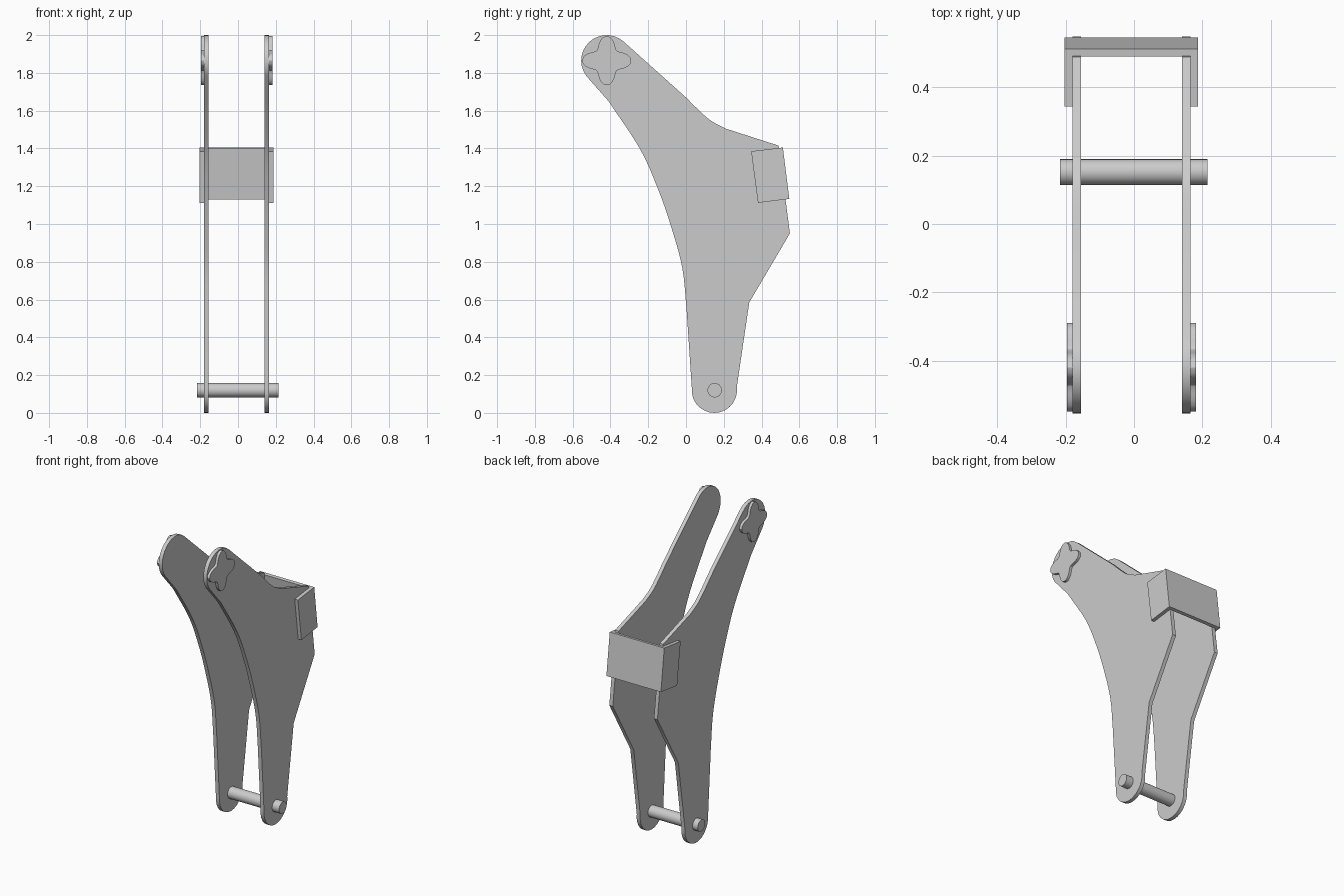
import bpy, bmesh
from math import sin, cos, pi, radians
from mathutils import Vector

if "Cube" in bpy.data.objects:
    bpy.data.objects.remove(bpy.data.objects["Cube"])

MID = -0.0075  # mirror plane of the two plates


def arc(cy, cz, r, a0, a1, n):
    return [(cy + r * cos(radians(a0 + (a1 - a0) * i / n)),
             cz + r * sin(radians(a0 + (a1 - a0) * i / n))) for i in range(n + 1)]


def spline(pts, n=4):
    # Catmull-Rom through the points
    p = [Vector(q) for q in pts]
    p = [2 * p[0] - p[1]] + p + [2 * p[-1] - p[-2]]
    out = []
    for i in range(1, len(p) - 2):
        a, b, c, d = p[i - 1:i + 3]
        for k in range(n):
            t = k / n
            out.append(tuple(0.5 * (2 * b + (c - a) * t + (2 * a - 5 * b + 4 * c - d) * t * t
                                    + (3 * b - a - 3 * c + d) * t ** 3)))
    return out + [tuple(pts[-1])]


def extrude(name, outline, x0, x1):
    # closed y-z outline extruded along x
    bm = bmesh.new()
    face = bm.faces.new([bm.verts.new((x0, y, z)) for y, z in outline])
    new = bmesh.ops.extrude_face_region(bm, geom=[face])["geom"]
    bmesh.ops.translate(bm, vec=(x1 - x0, 0, 0),
                        verts=[v for v in new if isinstance(v, bmesh.types.BMVert)])
    bmesh.ops.recalc_face_normals(bm, faces=bm.faces[:])
    me = bpy.data.meshes.new(name)
    bm.to_mesh(me)
    bm.free()
    ob = bpy.data.objects.new(name, me)
    bpy.context.collection.objects.link(ob)
    bpy.context.view_layer.objects.active = ob
    bpy.ops.object.select_all(action='DESELECT')
    ob.select_set(True)
    bpy.ops.object.shade_smooth_by_angle(angle=radians(30))
    return ob


# Side plate outline: clockwise from the rounded top
plate = arc(-0.42, 1.865, 0.135, 217, 48, 14)
plate += spline([(0.0, 1.67), (0.06, 1.61), (0.13, 1.548), (0.21, 1.505)], 3)
plate += [(0.49, 1.415), (0.55, 0.95), (0.335, 0.585)]
plate += arc(0.15, 0.12, 0.12, 8, -186, 14)
plate += spline([(0.003, 0.55), (-0.02, 0.77), (-0.08, 0.99), (-0.15, 1.19),
                 (-0.245, 1.4), (-0.41, 1.65)])

# Four-lobed knob outline
star = []
for i in range(48):
    a = 2 * pi * i / 48
    r = 0.1025 + 0.0275 * cos(4 * a)
    star.append((-0.42 + r * cos(a), 1.865 + r * sin(a)))

# Bracket flap outline
flap = [(0.345, 1.385), (0.513, 1.405), (0.547, 1.133), (0.381, 1.112)]

for side, s in (("left", -1), ("right", 1)):
    extrude(side + "_plate", plate, MID + s * 0.1475, MID + s * 0.1725)
    extrude(side + "_knob", star, MID + s * 0.1725, MID + s * 0.189)
    extrude(side + "_bracket_flap", flap, MID + s * 0.1725, MID + s * 0.1955)

# Back web of the bracket
extrude("bracket_back", [(0.491, 1.402), (0.513, 1.405), (0.547, 1.133), (0.525, 1.13)],
        MID - 0.1725, MID + 0.1725)

# Pivot pin
extrude("pivot_pin", arc(0.152, 0.12, 0.038, 0, 345, 23), -0.217, 0.215)
